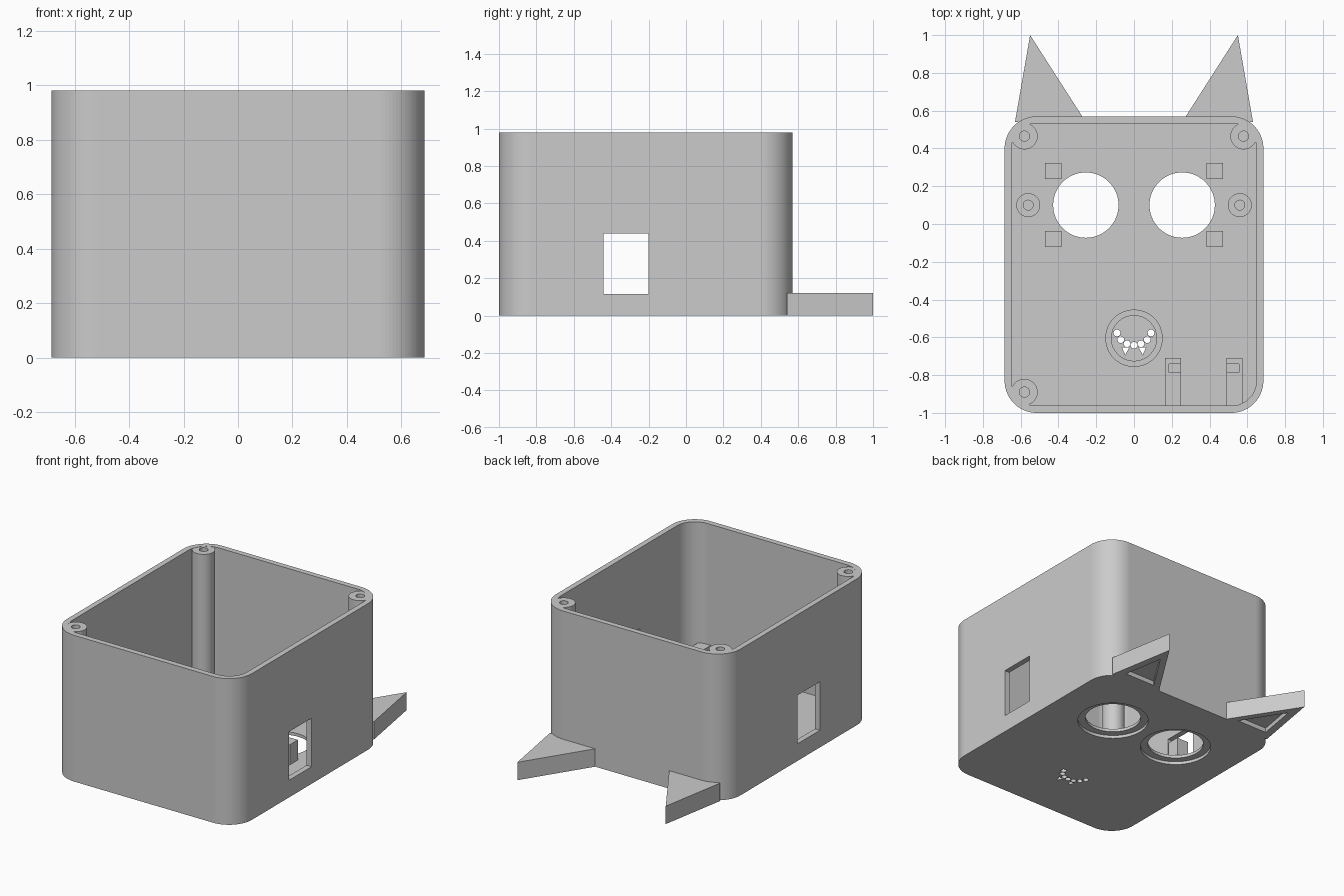
import bpy
import bmesh
from math import cos, sin, pi

cube = bpy.data.objects.get("Cube")
if cube:
    bpy.data.objects.remove(cube, do_unlink=True)

grey = bpy.data.materials.new("plain grey plastic")
grey.use_nodes = True
grey.diffuse_color = (0.6, 0.6, 0.6, 1)
grey.node_tree.nodes["Principled BSDF"].inputs["Base Color"].default_value = (0.6, 0.6, 0.6, 1)


def circle(cx, cy, r, n=48):
    return [(cx + r * cos(2 * pi * i / n), cy + r * sin(2 * pi * i / n)) for i in range(n)]


def rect(x0, x1, y0, y1):
    return [(x0, y0), (x1, y0), (x1, y1), (x0, y1)]


def rounded_rect(x0, x1, y0, y1, r, n=20):
    centres = [(x1 - r, y1 - r), (x0 + r, y1 - r), (x0 + r, y0 + r), (x1 - r, y0 + r)]
    return [(cx + r * cos(pi / 2 * (q + i / n)), cy + r * sin(pi / 2 * (q + i / n)))
            for q, (cx, cy) in enumerate(centres) for i in range(n + 1)]


def prism(name, outline, z0, z1):
    """Upright solid with the given outline."""
    bm = bmesh.new()
    face = bm.faces.new([bm.verts.new((x, y, z0)) for x, y in outline])
    top = bmesh.ops.extrude_face_region(bm, geom=[face])["geom"]
    bmesh.ops.translate(bm, vec=(0, 0, z1 - z0),
                        verts=[g for g in top if isinstance(g, bmesh.types.BMVert)])
    bmesh.ops.recalc_face_normals(bm, faces=bm.faces)
    mesh = bpy.data.meshes.new(name)
    bm.to_mesh(mesh)
    bm.free()
    mesh.materials.append(grey)
    obj = bpy.data.objects.new(name, mesh)
    bpy.context.collection.objects.link(obj)
    return obj


def cut(obj, outline, z0, z1):
    """Cut a prism out of an object."""
    cutter = prism("cutter", outline, z0, z1)
    cutter.hide_render = True
    mod = obj.modifiers.new("cut", "BOOLEAN")
    mod.operation = "DIFFERENCE"
    mod.solver = "EXACT"
    mod.object = cutter
    bpy.ops.object.select_all(action="DESELECT")
    bpy.context.view_layer.objects.active = obj
    obj.select_set(True)
    bpy.ops.object.modifier_apply(modifier=mod.name)
    bpy.data.objects.remove(cutter, do_unlink=True)


def smooth(obj):
    bpy.ops.object.select_all(action="DESELECT")
    bpy.context.view_layer.objects.active = obj
    obj.select_set(True)
    bpy.ops.object.shade_smooth_by_angle(angle=0.6)


def tube(name, x, y, r, hole, z0, z1, floor):
    obj = prism(name, circle(x, y, r), z0, z1)
    cut(obj, circle(x, y, hole, 32), floor, z1 + 0.1)
    smooth(obj)


HEIGHT, FLOOR = 0.98, 0.04

# Open box with a window through both side walls
shell = prism("box_shell", rounded_rect(-0.685, 0.685, -1, 0.57, 0.17), 0, HEIGHT)
cut(shell, rounded_rect(-0.648, 0.648, -0.962, 0.533, 0.132), FLOOR, HEIGHT + 0.1)
cut(shell, rect(-0.8, 0.8, -0.44, -0.2), 0.115, 0.44)

# Eye openings, each with a shallow outer recess
for s in (-1, 1):
    cut(shell, circle(s * 0.255, 0.1, 0.173, 64), -0.1, 0.1)
    cut(shell, circle(s * 0.255, 0.1, 0.22, 64), -0.1, 0.02)

# Mouth: a curved row of dots and two fangs
cut(shell, circle(0, -0.642, 0.018, 16), -0.1, 0.1)
for s in (-1, 1):
    for x, y in ((0.037, -0.634), (0.07, -0.612), (0.09, -0.577)):
        cut(shell, circle(s * x, y, 0.018, 16), -0.1, 0.1)
    cut(shell, [(s * 0.063, -0.655), (s * 0.026, -0.655), (s * 0.046, -0.693)], -0.1, 0.1)

# Ears with a triangular recess underneath
for side, s in (("left", 1), ("right", -1)):
    tri = [(s * 0.63, 0.54), (s * 0.255, 0.54), (s * 0.55, 1.0)]
    cx, cy = sum(p[0] for p in tri) / 3, sum(p[1] for p in tri) / 3
    ear = prism(side + "_ear", tri, 0, 0.12)
    cut(ear, [(cx + 0.6 * (x - cx), cy + 0.6 * (y - cy)) for x, y in tri], -0.1, 0.03)

# Corner screw posts, three of them
for name, x, y in (("back_left", 0.58, 0.465), ("back_right", -0.58, 0.465),
                   ("front_right", -0.58, -0.89)):
    tube(name + "_screw_post", x, y, 0.07, 0.027, 0.02, HEIGHT - 0.002, 0.7)

# Standoffs and square pegs around the eyes
for side, s in (("left", 1), ("right", -1)):
    tube(side + "_standoff", s * 0.56, 0.1, 0.063, 0.026, 0.02, 0.15, 0.05)
    for place, y in (("back", 0.28), ("front", -0.08)):
        x = s * 0.427
        prism(f"{side}_{place}_peg", rect(x - 0.043, x + 0.043, y - 0.043, y + 0.043), 0.02, 0.175)

# Round holder behind the mouth
tube("mouth_ring", 0, -0.605, 0.152, 0.12, 0.03, 0.12, 0.01)

# Slotted board rails against the front wall
for name, x0, slot in (("inner_rail", 0.165, (0.185, 0.3)), ("outer_rail", 0.49, (0.44, 0.555))):
    rail = prism(name, rect(x0, x0 + 0.085, -0.975, -0.71), 0.02, 0.17)
    cut(rail, rect(slot[0], slot[1], -0.785, -0.742), 0.07, 0.3)
